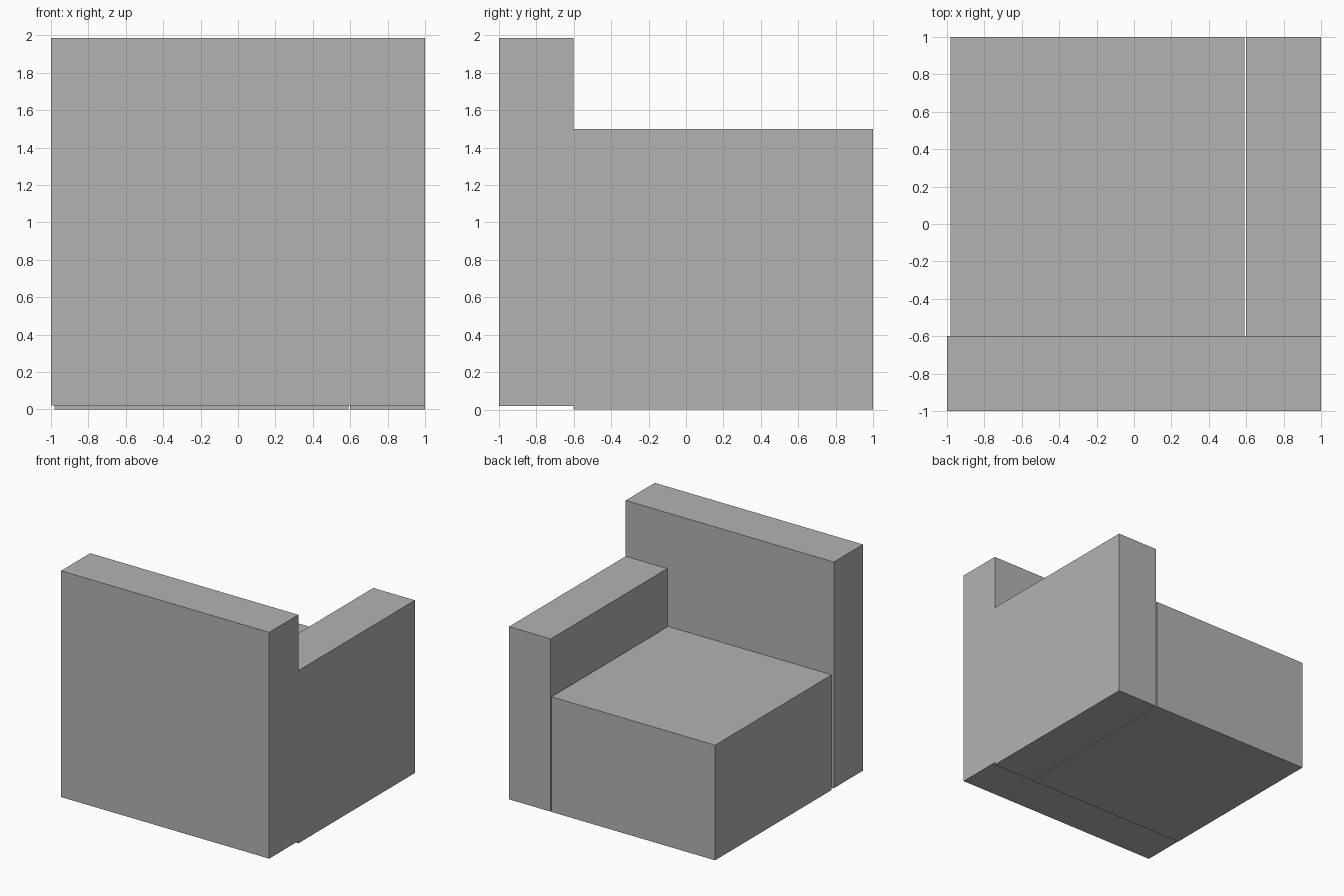
import bpy
from mathutils import Vector

cube = bpy.data.objects.get("Cube")
if cube:
    bpy.data.objects.remove(cube, do_unlink=True)

GREY = (0.45, 0.45, 0.45, 1.0)
fabric = bpy.data.materials.new("grey_fabric")
fabric.use_nodes = True
fabric.diffuse_color = GREY
fabric.node_tree.nodes["Principled BSDF"].inputs["Base Color"].default_value = GREY


def block(name, low, high):
    """Add a sharp-edged box between two opposite corners."""
    low, high = Vector(low), Vector(high)
    bpy.ops.mesh.primitive_cube_add(size=1, location=(low + high) / 2)
    part = bpy.context.object
    part.name = name
    part.scale = high - low
    bpy.ops.object.transform_apply(location=False, rotation=False, scale=True)
    part.data.materials.append(fabric)
    return part


# Tall backrest slab, raised slightly off the floor
block("backrest", (-1, -1, 0.02), (1, -0.6, 1.985))

# Single armrest on one side
block("armrest", (0.6, -0.6, 0), (1, 1, 1.5))

# Seat block, with a narrow gap beside the armrest
block("seat", (-0.98, -0.6, 0), (0.592, 1, 1))
